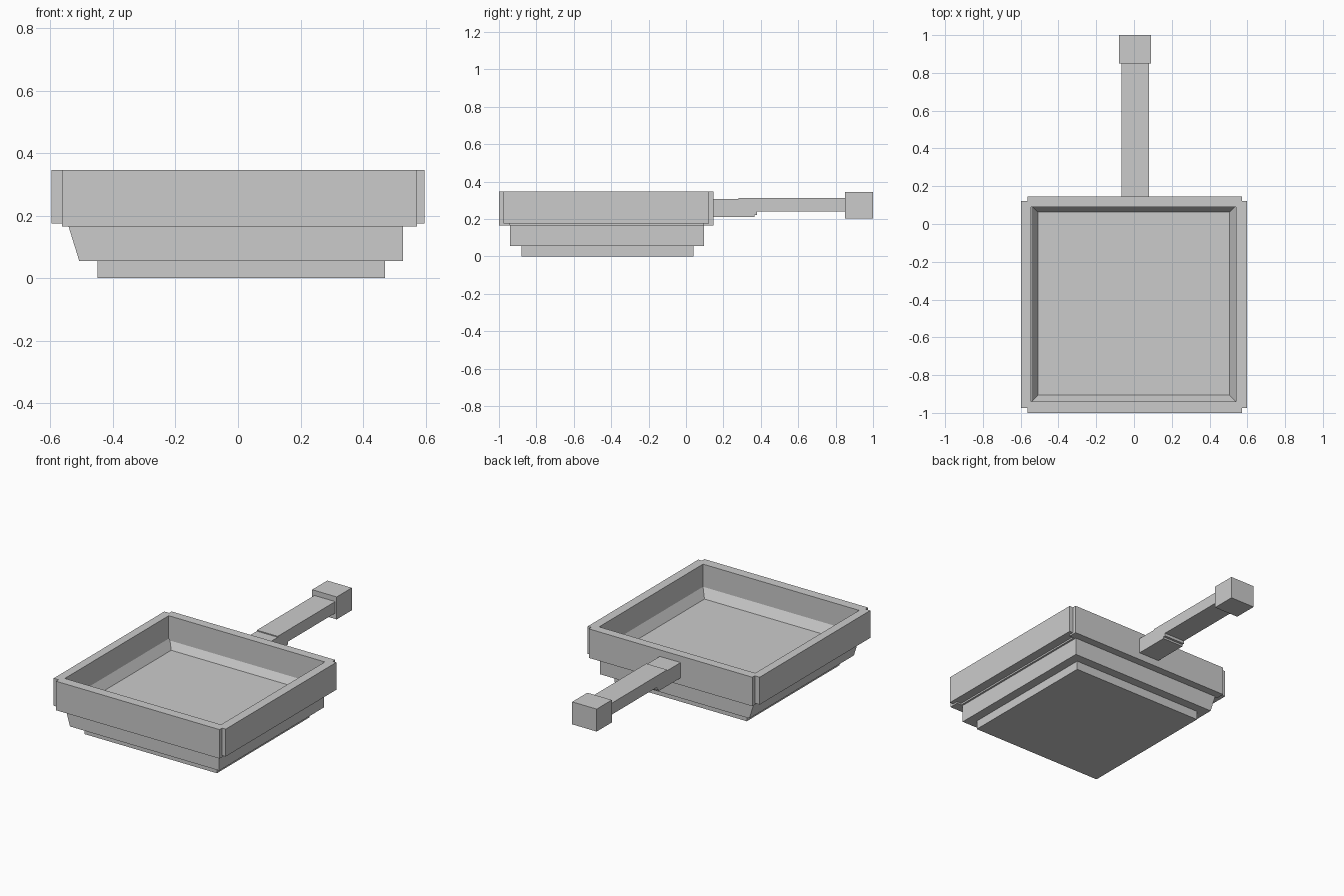
import bpy
import bmesh
from mathutils import Vector

if "Cube" in bpy.data.objects:
    bpy.data.objects.remove(bpy.data.objects["Cube"])


def prism(name, outline, axis, lo, hi, pocket=None):
    """Extrude a 2D outline along an axis; optionally sink a pocket in the top face."""
    order = {"X": lambda u, v: (lo, u, v),
             "Y": lambda u, v: (u, lo, v),
             "Z": lambda u, v: (u, v, lo)}[axis]
    step = Vector([(hi - lo) * (axis == a) for a in "XYZ"])
    bm = bmesh.new()
    face = bm.faces.new([bm.verts.new(order(u, v)) for u, v in outline])
    ext = bmesh.ops.extrude_face_region(bm, geom=[face], use_keep_orig=True)
    bmesh.ops.translate(bm, vec=step,
                        verts=[g for g in ext["geom"] if isinstance(g, bmesh.types.BMVert)])
    bmesh.ops.recalc_face_normals(bm, faces=bm.faces[:])
    if pocket:
        inset, depth = pocket
        top = max(bm.faces, key=lambda f: f.calc_center_median().z)
        bmesh.ops.inset_region(bm, faces=[top], thickness=inset, use_even_offset=True)
        bmesh.ops.translate(bm, verts=top.verts[:], vec=(0, 0, -depth))
    mesh = bpy.data.meshes.new(name)
    bm.to_mesh(mesh)
    bm.free()
    obj = bpy.data.objects.new(name, mesh)
    bpy.context.collection.objects.link(obj)
    return obj


def box(name, x0, x1, y0, y1, z0, z1):
    return prism(name, [(x0, y0), (x1, y0), (x1, y1), (x0, y1)], "Z", z0, z1)


TOP = 0.347

# Pan base
box("base", -0.45, 0.47, -0.88, 0.04, 0.0, 0.055)

# Pan body with slanted left side, inner ledge and sunken floor
prism("body", [(-0.508, 0.055), (0.528, 0.055), (0.528, 0.165), (0.54, 0.165),
               (0.54, 0.205), (-0.542, 0.205), (-0.542, 0.165)],
      "Y", -0.94, 0.097, pocket=(0.034, 0.055))

# Front and back rim walls
box("rim_front", -0.563, 0.572, -1.0, -0.94, 0.165, TOP)
box("rim_back", -0.563, 0.572, 0.09, 0.146, 0.165, TOP)

# Side rim walls, wrapping the ends of the front and back walls
for name, outer, mid, inner in (("rim_left", -0.597, -0.563, -0.544),
                                ("rim_right", 0.597, 0.572, 0.54)):
    prism(name, [(outer, -0.975), (mid, -0.975), (mid, -0.94), (inner, -0.94),
                 (inner, 0.09), (mid, 0.09), (mid, 0.122), (outer, 0.122)],
          "Z", 0.175, TOP)

# Handle with stepped bracket near the pan
prism("handle", [(0.14, 0.21), (0.365, 0.21), (0.365, 0.222), (0.38, 0.222),
                 (0.38, 0.24), (0.86, 0.24), (0.86, 0.312), (0.28, 0.312),
                 (0.28, 0.306), (0.14, 0.306)], "X", -0.065, 0.08)

# Handle end block
box("handle_end", -0.08, 0.09, 0.85, 1.0, 0.203, 0.344)
